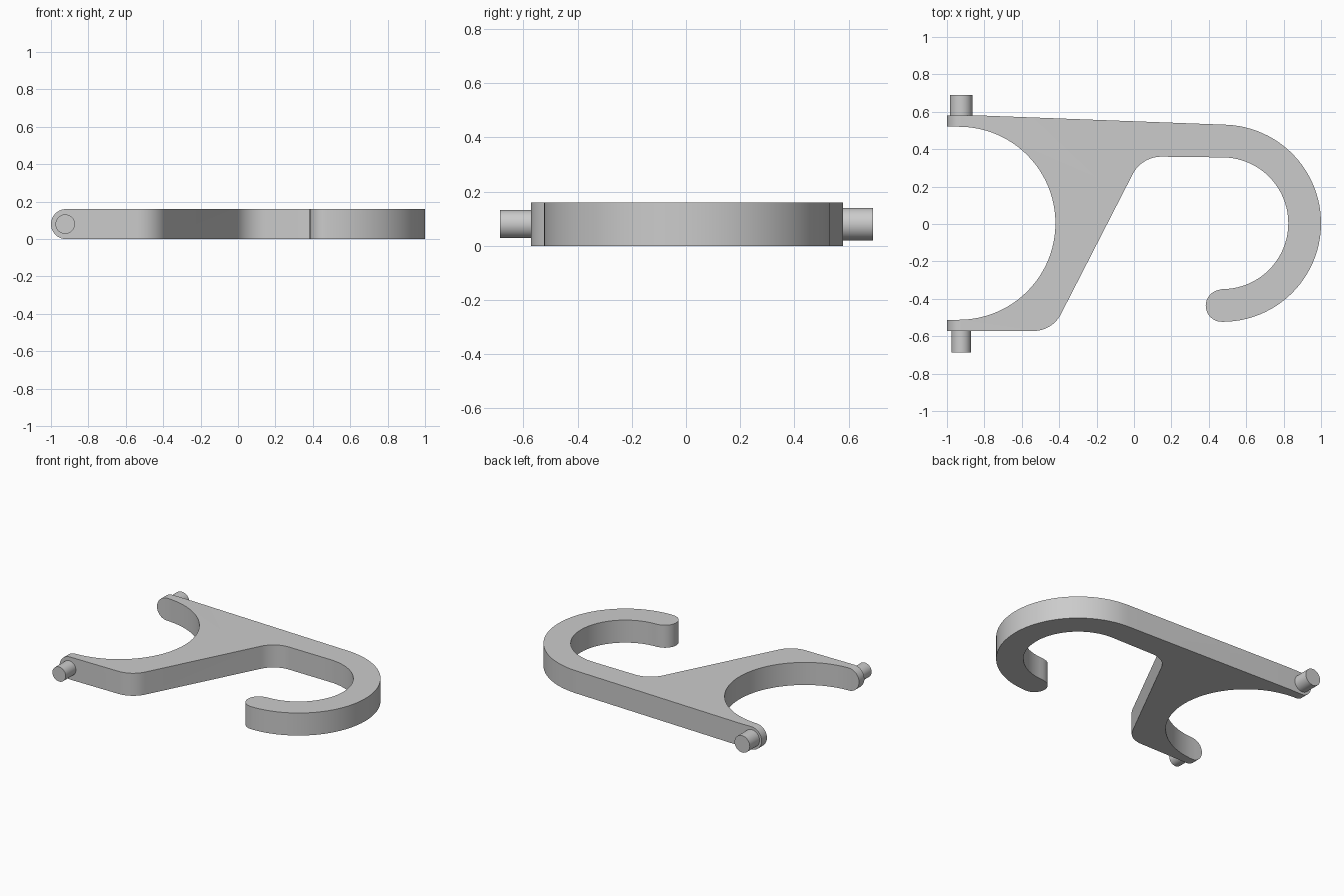
import bpy
import bmesh
from math import cos, sin, radians, tan
from mathutils import Vector

if "Cube" in bpy.data.objects:
    bpy.data.objects.remove(bpy.data.objects["Cube"], do_unlink=True)

THICK = 0.16
HALF = THICK / 2

grey = bpy.data.materials.new("plain_grey")
grey.use_nodes = True
grey.diffuse_color = (0.6, 0.6, 0.6, 1)
grey.node_tree.nodes["Principled BSDF"].inputs["Base Color"].default_value = (0.6, 0.6, 0.6, 1)


def arc(cx, cy, r, start, end, n):
    """Points along an arc, angles in degrees."""
    angles = [radians(start + (end - start) * i / n) for i in range(n + 1)]
    return [(cx + r * cos(a), cy + r * sin(a)) for a in angles]


def fillet(before, corner, after, t, n=10):
    """Round a corner; t is the distance from the corner to each tangent point."""
    c = Vector(corner)
    u = (Vector(before) - c).normalized()
    v = (Vector(after) - c).normalized()
    half = u.angle(v) / 2
    r = t * tan(half)
    centre = c + (u + v).normalized() * (t / cos(half))
    a, b = c + u * t - centre, c + v * t - centre
    return [tuple(centre + a.lerp(b, i / n).normalized() * r) for i in range(n + 1)]


def prism(name, points, place, depth):
    """Extrude a flat outline; place maps an outline point to 3D."""
    bm = bmesh.new()
    face = bm.faces.new([bm.verts.new(place(*p)) for p in points])
    side = bmesh.ops.extrude_face_region(bm, geom=[face])["geom"]
    bmesh.ops.translate(bm, vec=depth, verts=[g for g in side if isinstance(g, bmesh.types.BMVert)])
    bmesh.ops.recalc_face_normals(bm, faces=bm.faces)
    mesh = bpy.data.meshes.new(name)
    bm.to_mesh(mesh)
    bm.free()
    mesh.materials.append(grey)
    obj = bpy.data.objects.new(name, mesh)
    bpy.context.collection.objects.link(obj)
    return obj


def smooth(obj):
    bpy.ops.object.select_all(action="DESELECT")
    obj.select_set(True)
    bpy.context.view_layer.objects.active = obj
    bpy.ops.object.shade_smooth_by_angle(angle=radians(25))


# Hook body: fork opening, stem and open hook in one outline
upper, lower = (0.041, 0.36), (-0.437, -0.572)
outline = [(-1.1, 0.58), (-0.82, 0.58)]
outline += arc(0.473, 0.004, 0.527, 88, -90, 48)          # outer hook
outline += arc(0.47, -0.437, 0.0865, -90, -270, 16)[1:-1]  # rounded tip
outline += arc(0.473, 0.004, 0.352, -90, 90, 40)          # inner hook
outline += fillet((0.47, 0.36), upper, lower, 0.105)
outline += fillet(upper, lower, (-1, -0.572), 0.1)
outline += [(-1.1, -0.572), (-1.1, -0.512)]
outline += arc(-0.936, 0.004, 0.516, -90, 90, 48)         # fork opening
outline += [(-1.1, 0.52)]
body = prism("hook_body", outline, lambda x, y: (x, y, 0), (0, 0, THICK))

# Helper that rounds the fork ends
rounding = arc(-1 + HALF, HALF, HALF, 90, 270, 24) + [(1.2, 0), (1.2, THICK)]
cutter = prism("end_rounding_cutter", rounding, lambda x, z: (x, -1, z), (0, 2, 0))
mod = body.modifiers.new("round_ends", "BOOLEAN")
mod.operation = "INTERSECT"
mod.solver = "EXACT"
mod.object = cutter
bpy.context.view_layer.objects.active = body
bpy.ops.object.modifier_apply(modifier=mod.name)
bpy.data.objects.remove(cutter, do_unlink=True)
smooth(body)

# Pivot pins on the outer sides of the fork
for name, r, y0, y1 in (("back_pin", 0.06, 0.57, 0.69), ("front_pin", 0.052, -0.687, -0.565)):
    bpy.ops.mesh.primitive_cylinder_add(vertices=32, radius=r, depth=y1 - y0,
                                        location=(-0.924, (y0 + y1) / 2, HALF),
                                        rotation=(radians(90), 0, 0))
    pin = bpy.context.object
    pin.name = name
    pin.data.materials.append(grey)
    smooth(pin)
